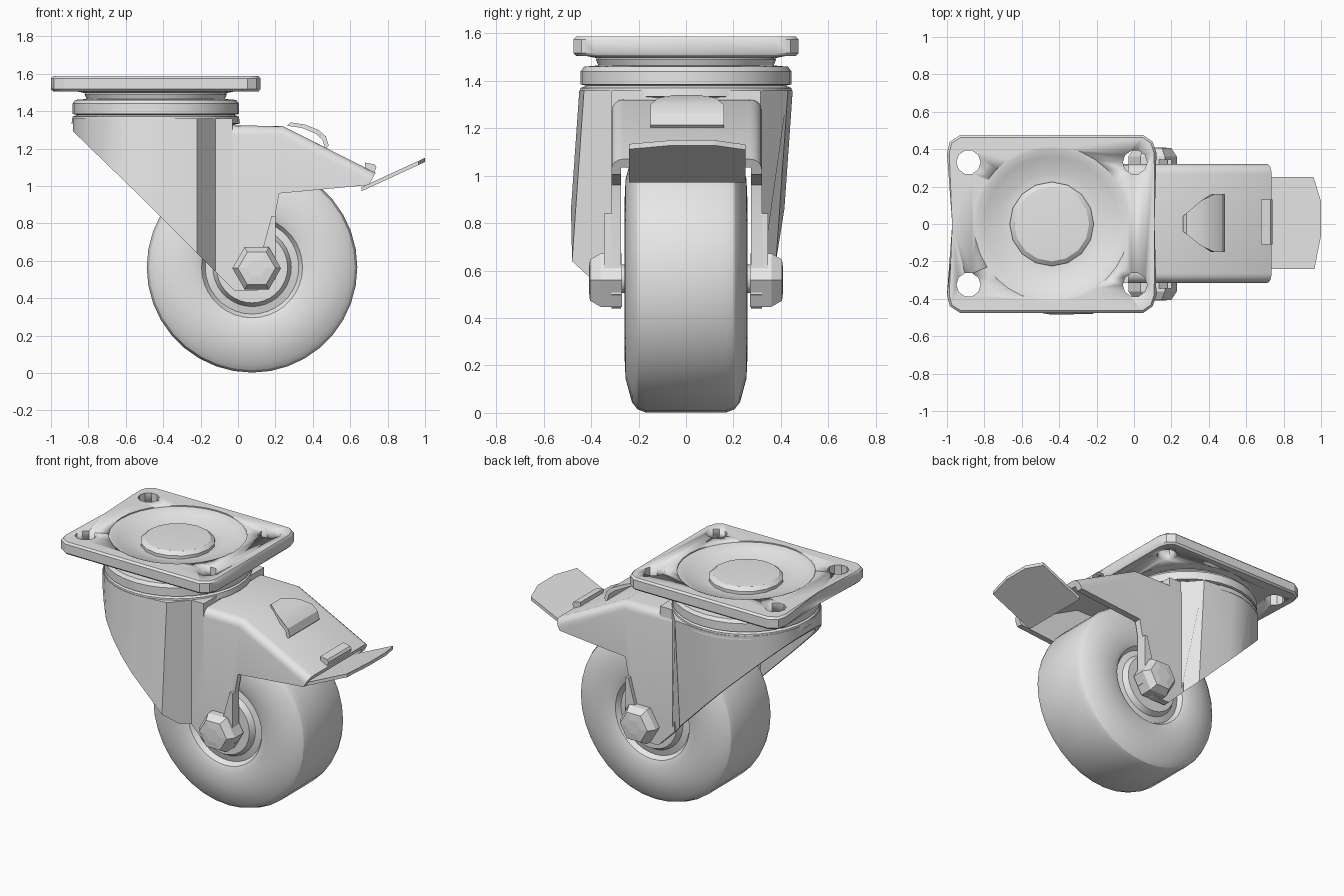
import bpy, bmesh
from math import cos, sin, pi, radians
from mathutils import Matrix

cube = bpy.data.objects.get("Cube")
if cube:
    bpy.data.objects.remove(cube, do_unlink=True)

GREY = (0.8, 0.8, 0.8, 1)
steel = bpy.data.materials.new("light_grey")
steel.use_nodes = True
steel.diffuse_color = GREY
steel.node_tree.nodes["Principled BSDF"].inputs["Base Color"].default_value = GREY


def finish(name, bm, smooth=True):
    bmesh.ops.remove_doubles(bm, verts=bm.verts, dist=0.0001)
    bmesh.ops.recalc_face_normals(bm, faces=bm.faces)
    me = bpy.data.meshes.new(name)
    bm.to_mesh(me)
    bm.free()
    me.materials.append(steel)
    ob = bpy.data.objects.new(name, me)
    bpy.context.collection.objects.link(ob)
    if smooth:
        activate(ob)
        bpy.ops.object.shade_smooth_by_angle(angle=radians(32))
    return ob


def activate(ob):
    bpy.ops.object.select_all(action='DESELECT')
    ob.select_set(True)
    bpy.context.view_layer.objects.active = ob


def prism(name, pts, axis, lo, hi, edit=None, smooth=True):
    """Extrude an outline: axis 'y' takes (x, z) points, axis 'z' takes (x, y)."""
    bm = bmesh.new()
    place = (lambda a, b, t: (a, t, b)) if axis == 'y' else (lambda a, b, t: (a, b, t))
    rows = [[bm.verts.new(place(a, b, t)) for a, b in pts] for t in (lo, hi)]
    n = len(pts)
    for row in rows:
        bm.faces.new(row)
    for i in range(n):
        j = (i + 1) % n
        bm.faces.new((rows[0][i], rows[0][j], rows[1][j], rows[1][i]))
    if edit:
        edit(bm)
    return finish(name, bm, smooth)


def lathe(name, profile, origin, axis='z', steps=32, smooth=True):
    """Spin (radius, height) points about the z or y axis."""
    bm = bmesh.new()
    rows = [[bm.verts.new((r * cos(2 * pi * k / steps), r * sin(2 * pi * k / steps), h))
             for k in range(steps)] for r, h in profile]
    for a, b in zip(rows, rows[1:]):
        for k in range(steps):
            m = (k + 1) % steps
            bm.faces.new((a[k], a[m], b[m], b[k]))
    bm.faces.new(rows[0])
    bm.faces.new(rows[-1])
    if axis == 'y':
        bmesh.ops.rotate(bm, verts=bm.verts, matrix=Matrix.Rotation(-pi / 2, 3, 'X'))
    bmesh.ops.translate(bm, verts=bm.verts, vec=origin)
    return finish(name, bm, smooth)


def boolean(ob, cutter, operation='DIFFERENCE'):
    activate(ob)
    mod = ob.modifiers.new("cut", 'BOOLEAN')
    mod.object, mod.operation, mod.solver = cutter, operation, 'EXACT'
    bpy.ops.object.modifier_apply(modifier=mod.name)
    bpy.data.objects.remove(cutter, do_unlink=True)


def mirrored(pts):
    """Close a half outline by mirroring it in y."""
    return pts + [(x, -y) for x, y in reversed(pts)]


SWIVEL_X = -0.44
AXLE_X, AXLE_Z = 0.075, 0.565

# Wheel with tapered sides and recessed rings around the hub
half = [(0.08, 0.26), (0.19, 0.26), (0.21, 0.225), (0.25, 0.215), (0.27, 0.245),
        (0.31, 0.26), (0.42, 0.255), (0.52, 0.228), (0.55, 0.205), (0.563, 0.17)]
wheel_profile = half + [(r, -h) for r, h in reversed(half)]
lathe("wheel", wheel_profile, (AXLE_X, 0, AXLE_Z), 'y', 36)

# Mounting plate with four bolt holes and a round opening
plate_half = [(-0.96, 0.0), (-1.0, 0.38), (-0.985, 0.44), (-0.93, 0.475),
              (0.05, 0.475), (0.1, 0.44), (0.12, 0.38), (0.11, 0.0)]


def soften(bm):
    rim = [e for e in bm.edges if abs(e.verts[0].co.z - e.verts[1].co.z) < 0.001]
    bmesh.ops.bevel(bm, geom=rim, offset=0.012, segments=1, affect='EDGES')


outline = plate_half + [(x, -y) for x, y in reversed(plate_half[1:-1])]
plate = prism("mounting_plate", outline, 'z', 1.505, 1.587, soften)
for x in (-0.885, 0.005):
    for y in (-0.325, 0.33):
        boolean(plate, lathe("hole_cutter", [(0.065, 1.4), (0.065, 1.7)], (x, y, 0), steps=10))
boolean(plate, lathe("dish_cutter", [(0.415, 1.4), (0.415, 1.7)], (SWIVEL_X, 0, 0)))

# Dished centre of the plate with the swivel rivet
lathe("plate_dish", [(0.3, 1.48), (0.42, 1.505), (0.42, 1.58), (0.4, 1.58), (0.36, 1.56),
                     (0.27, 1.535), (0.24, 1.53)], (SWIVEL_X, 0, 0))
lathe("swivel_rivet", [(0.225, 1.5), (0.225, 1.55), (0.2, 1.57), (0.17, 1.572)],
      (SWIVEL_X, 0, 0), steps=16)

# Swivel bearing rings
lathe("bearing_rings", [(0.36, 1.31), (0.45, 1.335), (0.445, 1.37), (0.42, 1.38), (0.445, 1.385),
                        (0.445, 1.44), (0.43, 1.46), (0.37, 1.465), (0.38, 1.49), (0.37, 1.51)],
      (SWIVEL_X, 0, 0))


# Fork cheeks: a rounded shell trimmed to a slanted side outline
def shell_plan(r, step, end):
    arc = [(SWIVEL_X + r * cos(a), r * sin(a))
           for a in (pi * (1 - k / 16) for k in range(1, 9))]
    return mirrored(arc + [(-0.22 - (0.45 - r) / 2, r - 0.02), (-0.12, step), (end, step)])


cheeks = prism("fork_cheeks", shell_plan(0.45, 0.315, -0.03), 'z', 0.3, 1.36)
side = [(-0.9, 1.36), (-0.9, 1.31), (-0.55, 0.97), (-0.15, 0.57), (-0.03, 0.46), (-0.03, 1.36)]
boolean(cheeks, prism("cheek_trim", side, 'y', -0.6, 0.6), 'INTERSECT')
boolean(cheeks, prism("cheek_cavity", shell_plan(0.415, 0.275, 0.2), 'z', 0.2, 1.32))
for v in cheeks.data.vertices:
    if abs(v.co.y) > 0.34:
        v.co.y -= 0.07 * (1.36 - v.co.z)
activate(cheeks)
bpy.ops.object.shade_smooth_by_angle(angle=radians(32))

# Fork legs and the brake housing, an inverted channel with rounded top edges
housing_side = [(-0.14, 0.56), (-0.02, 0.44), (0.1, 0.44), (0.2, 0.5), (0.2, 0.85), (0.22, 0.96),
                (0.7, 1.005), (0.735, 1.07), (0.24, 1.32), (-0.14, 1.325)]


def round_roof(bm):
    roof = [e for e in bm.edges if min(v.co.z for v in e.verts) > 1.05
            and abs(e.verts[0].co.y - e.verts[1].co.y) < 0.001]
    bmesh.ops.bevel(bm, geom=roof, offset=0.05, segments=4, profile=0.5, affect='EDGES')


housing = prism("fork_legs_and_brake_housing", housing_side, 'y', -0.315, 0.32, round_roof)
cavity = [(-0.3, 0.3), (0.9, 0.3), (0.9, 0.94), (0.24, 1.28), (-0.3, 1.28)]
boolean(housing, prism("housing_cavity", cavity, 'y', -0.275, 0.275))
activate(housing)
bpy.ops.object.shade_smooth_by_angle(angle=radians(32))

# Folded flange on the rear edge of each leg
for s, name in ((-1, "right"), (1, "left")):
    lo, hi = sorted((s * 0.31, s * 0.345))
    prism(name + "_leg_flange", [(0.12, 0.62), (0.2, 0.6), (0.2, 0.84), (0.18, 0.84)],
          'y', lo, hi, smooth=False)

# Axle nuts
for s, name in ((-1, "right"), (1, "left")):
    lathe(name + "_axle_nut", [(0.13, s * 0.27), (0.13, s * 0.36), (0.1, s * 0.405),
                               (0.05, s * 0.41)],
          (0.1, 0, 0.56), 'y', 6, smooth=False)
lathe("axle", [(0.06, -0.3), (0.06, 0.3)], (AXLE_X, 0, AXLE_Z), 'y', 12)


# Brake pedal rising outward from the housing
def tilt(bm):
    for v in bm.verts:
        v.co.z += 0.46 * (v.co.x - 0.7)


prism("brake_pedal", [(0.66, -0.24), (0.965, -0.24), (1.0, -0.06), (1.0, 0.12), (0.96, 0.25),
                      (0.66, 0.25)], 'z', 0.99, 1.012, tilt, smooth=False)
prism("pedal_latch", [(0.68, 1.08), (0.72, 1.05), (0.74, 1.1), (0.73, 1.115), (0.68, 1.125)],
      'y', -0.11, 0.13, smooth=False)

# Curved release tab above the housing
top = [(0.28, 1.34), (0.36, 1.328), (0.43, 1.3), (0.47, 1.265), (0.485, 1.215)]
tab = top + [(x - 0.018, z - 0.018) for x, z in reversed(top)]


def taper(bm):
    for v in bm.verts:
        if v.co.x < 0.4:
            v.co.y *= 0.25 + 0.75 * max(0, (v.co.x - 0.26) / 0.14)


prism("release_tab", tab, 'y', -0.15, 0.16, taper)
